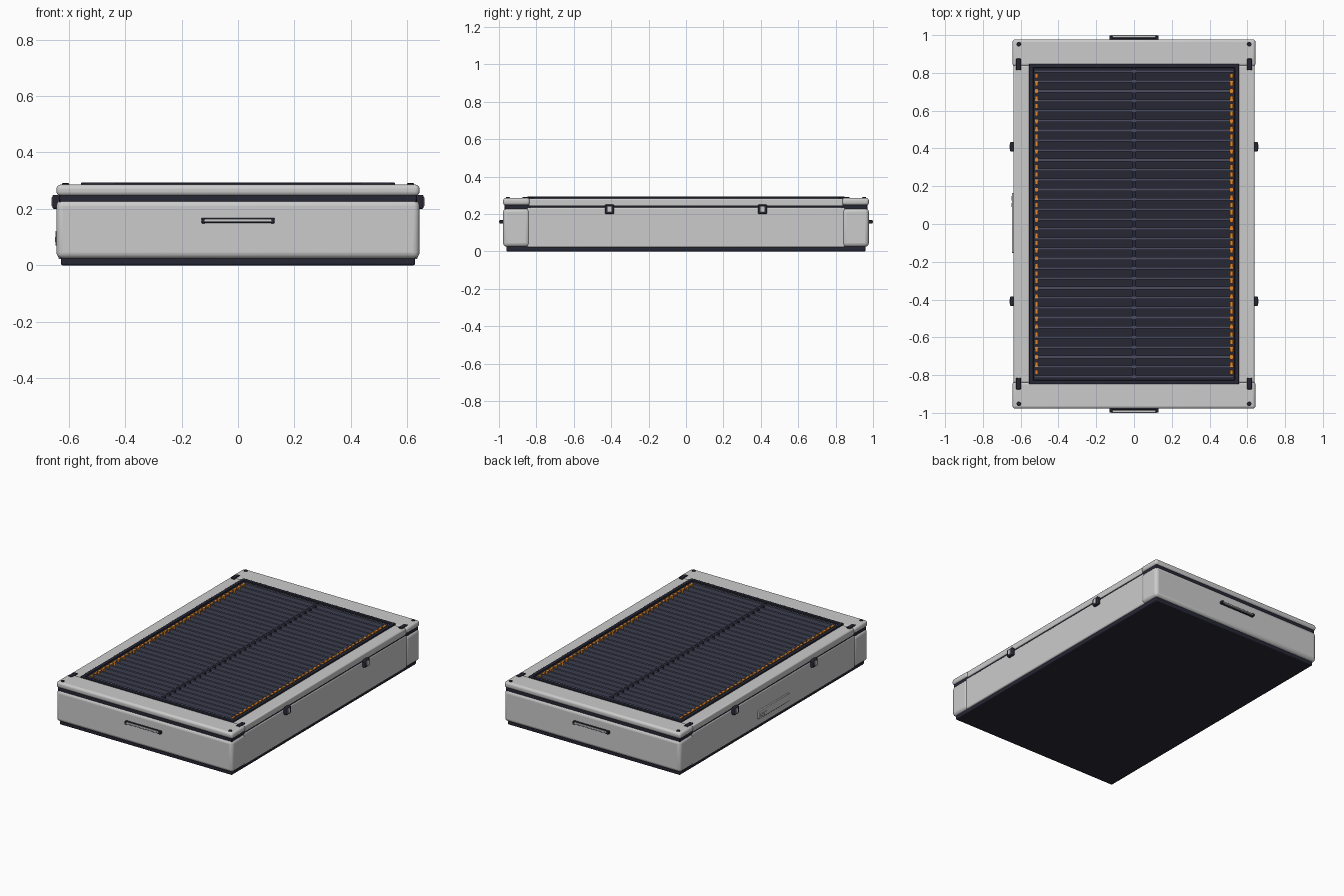
import bpy, bmesh
from mathutils import Matrix, Vector

if "Cube" in bpy.data.objects:
    bpy.data.objects.remove(bpy.data.objects["Cube"])


def material(name, color):
    m = bpy.data.materials.new(name)
    m.diffuse_color = (*color, 1)
    m.use_nodes = True
    m.node_tree.nodes["Principled BSDF"].inputs["Base Color"].default_value = m.diffuse_color
    return m


DARK = material("dark_rubber", (0.02, 0.02, 0.036))
SLAT = material("slat_blue_grey", (0.07, 0.075, 0.12))
ORANGE = material("orange", (0.8, 0.25, 0.02))


def finish(name, bm, mat, bevel, segs):
    me = bpy.data.meshes.new(name)
    bm.to_mesh(me)
    bm.free()
    ob = bpy.data.objects.new(name, me)
    bpy.context.collection.objects.link(ob)
    if mat:
        me.materials.append(mat)
    if bevel:
        b = ob.modifiers.new("bevel", 'BEVEL')
        b.width, b.segments, b.limit_method = bevel, segs, 'ANGLE'
    bpy.ops.object.select_all(action='DESELECT')
    ob.select_set(True)
    bpy.context.view_layer.objects.active = ob
    bpy.ops.object.shade_smooth_by_angle()
    return ob


def boxes(name, spans, mat=None, bevel=0, segs=3):
    """One object from boxes given as (x0, x1, y0, y1, z0, z1)."""
    bm = bmesh.new()
    for x0, x1, y0, y1, z0, z1 in spans:
        c = Vector((x0 + x1, y0 + y1, z0 + z1)) / 2
        s = (abs(x1 - x0), abs(y1 - y0), abs(z1 - z0))
        bmesh.ops.create_cube(bm, size=1, matrix=Matrix.Translation(c) @ Matrix.Diagonal((*s, 1)))
    return finish(name, bm, mat, bevel, segs)


def mirror(spans, x=True, y=True):
    """Repeat box spans across the x and/or y plane."""
    out = []
    for a, b, c, d, e, f in spans:
        for sx in ((1, -1) if x else (1,)):
            for sy in ((1, -1) if y else (1,)):
                out.append((sx * a, sx * b, sy * c, sy * d, e, f))
    return out


# Base and lower shell
boxes("base_plate", [(-.627, .627, -.96, .96, 0, .03)], DARK, .006, 2)
boxes("lower_body", [(-.637, .637, -.85, .85, .022, .235)], None, .008)
boxes("lower_end_caps", mirror([(-.643, .643, .835, .978, .024, .232)], x=False), None, .022, 4)

# Dark seal between shell and lid
boxes("lid_seal", mirror([(-.634, .634, .83, .97, .215, .262)], x=False)
      + mirror([(.5, .633, -.85, .85, .225, .25)], y=False), DARK, .003, 1)

# Lid: side rails and rounded end caps around the recess
boxes("lid_side_rails", mirror([(.535, .638, -.84, .84, .241, .284)], y=False), None, .008)
boxes("lid_end_caps", mirror([(-.643, .643, .835, .978, .246, .286)], x=False), None, .015, 4)

# Recessed panel: floor, centre rib, slats
boxes("panel_floor", [(-.54, .54, -.84, .84, .235, .262)], DARK)
boxes("panel_centre_rib", [(-.01, .01, -.83, .83, .26, .279)], DARK)
N = 32
ys = [-.808 + i * 1.616 / (N - 1) for i in range(N)]
boxes("panel_slats", [(-.53, .53, y - .007, y + .007, .261, .286) for y in ys], SLAT)

# Orange marker dashes down both edges
M = 40
boxes("orange_markers",
      mirror([(.507, .523, y - .013, y + .013, .262, .288)
              for y in (-.785 + i * 1.57 / (M - 1) for i in range(M))], y=False), ORANGE)

# Raised frame round the panel
boxes("panel_frame", mirror([(.533, .556, -.848, .848, .28, .293)], y=False)
      + mirror([(-.54, .54, .826, .848, .28, .293)], x=False), DARK, .003, 2)

# Corner straps over the cap joints
boxes("corner_straps", mirror([(.598, .624, .815, .875, .278, .291)]), DARK, .003, 2)

# Corner screws
bm = bmesh.new()
for sx in (-1, 1):
    for sy in (-1, 1):
        bmesh.ops.create_cone(bm, cap_ends=True, segments=20, radius1=.011, radius2=.011,
                              depth=.012, matrix=Matrix.Translation((sx * .61, sy * .952, .284)))
finish("corner_screws", bm, DARK, .002, 1)

# Side latches with a grey inset
boxes("latches", mirror([(.63, .657, .384, .434, .2, .25)]), DARK, .006)
boxes("latch_insets", mirror([(.65, .66, .397, .421, .208, .242)]), None, .002, 1)

# End handles: grey grip bar on dark mounts
boxes("handle_mounts", mirror([(.115, .13, .97, .998, .149, .168)]), DARK, .003, 2)
boxes("handle_backs", mirror([(-.128, .128, .97, .984, .15, .167)], x=False), DARK, .002, 1)
boxes("handle_bars", mirror([(-.12, .12, .986, 1.0, .153, .164)], x=False), None, .004)

# Port cover on the left side
boxes("port_panel", [(-.647, -.63, -.153, .165, .07, .122)], None, .003, 2)
boxes("ports", [(-.649, -.64, y, y + .022, .082, .1) for y in (.09, .125)], None, .001, 1)
